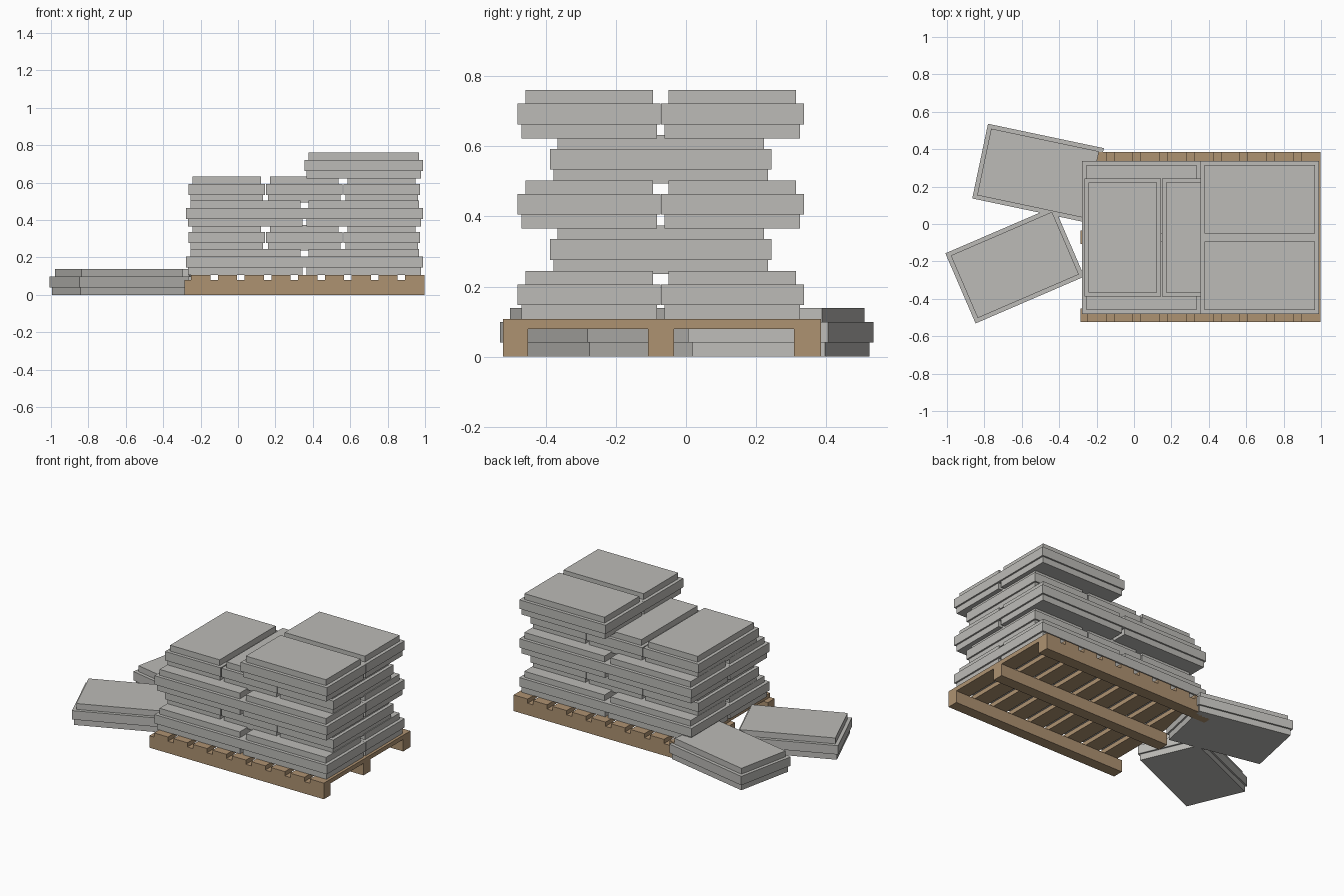
import bpy, bmesh
from math import radians
from mathutils import Matrix

cube = bpy.data.objects.get("Cube")
if cube:
    bpy.data.objects.remove(cube, do_unlink=True)


def material(name, color):
    mat = bpy.data.materials.new(name)
    mat.use_nodes = True
    mat.diffuse_color = color
    mat.node_tree.nodes["Principled BSDF"].inputs["Base Color"].default_value = color
    return mat


def boxes_mesh(name, boxes, mat):
    """One mesh from (x0, x1, y0, y1, z0, z1) boxes."""
    bm = bmesh.new()
    for x0, x1, y0, y1, z0, z1 in boxes:
        place = Matrix.Translation(((x0 + x1) / 2, (y0 + y1) / 2, (z0 + z1) / 2))
        scale = Matrix.Diagonal((x1 - x0, y1 - y0, z1 - z0, 1))
        bmesh.ops.create_cube(bm, size=1, matrix=place @ scale)
    mesh = bpy.data.meshes.new(name)
    bm.to_mesh(mesh)
    bm.free()
    mesh.materials.append(mat)
    return mesh


def add(name, mesh, location=(0, 0, 0), angle=0):
    obj = bpy.data.objects.new(name, mesh)
    obj.location = location
    obj.rotation_euler.z = radians(angle)
    bpy.context.collection.objects.link(obj)
    return obj


grey = material("cement grey", (0.503, 0.497, 0.474, 1))
wood = material("pallet wood", (0.423, 0.287, 0.165, 1))

# Pallet: three stringers carrying nine deck boards
DECK_Z, TOP_Z = 0.079, 0.107
stringers = [(-0.285, 0.997, y0, y1, 0, DECK_Z)
             for y0, y1 in ((-0.523, -0.451), (-0.108, -0.034), (0.309, 0.385))]
add("pallet_stringers", boxes_mesh("pallet_stringers", stringers, wood))
boards = [(x, x + 0.103, -0.523, 0.385, DECK_Z, TOP_Z)
          for x in (-0.251 + 0.1431 * i for i in range(9))]
add("pallet_boards", boxes_mesh("pallet_boards", boards, wood))

# Sack: wide middle slab between two narrower ones
LONG, SHORT, PITCH = 0.633, 0.408, 0.129
slabs = []
for inset, z0, z1 in ((0.0105, 0, 0.04), (0, 0.04, 0.099), (0.022, 0.099, 0.138)):
    hx, hy = LONG / 2 - inset, SHORT / 2 - inset
    slabs.append((-hx, hx, -hy, hy, z0, z1))
sack = boxes_mesh("sack", slabs, grey)

# Stacked sacks: layers alternate four lengthwise and three crosswise
MID_X, MID_Y = 0.356, -0.072
for layer in range(5):
    z = TOP_Z + PITCH * layer
    if layer % 2:
        for i in (-1, 0, 1):
            add(f"sack_layer_{layer + 1}", sack, (MID_X - 0.002 + i * 0.414, MID_Y, z), 90)
    else:
        for sx in ((1,) if layer == 4 else (-1, 1)):
            for sy in (-1, 1):
                add(f"sack_layer_{layer + 1}", sack,
                    (MID_X + sx * LONG / 2, MID_Y + sy * 0.2045, z))

# Loose sacks on the ground beside the pallet
add("loose_sack_back", sack, (-0.513, 0.271, 0), -11.9)
add("loose_sack_front", sack, (-0.637, -0.219, 0), 23.3)
